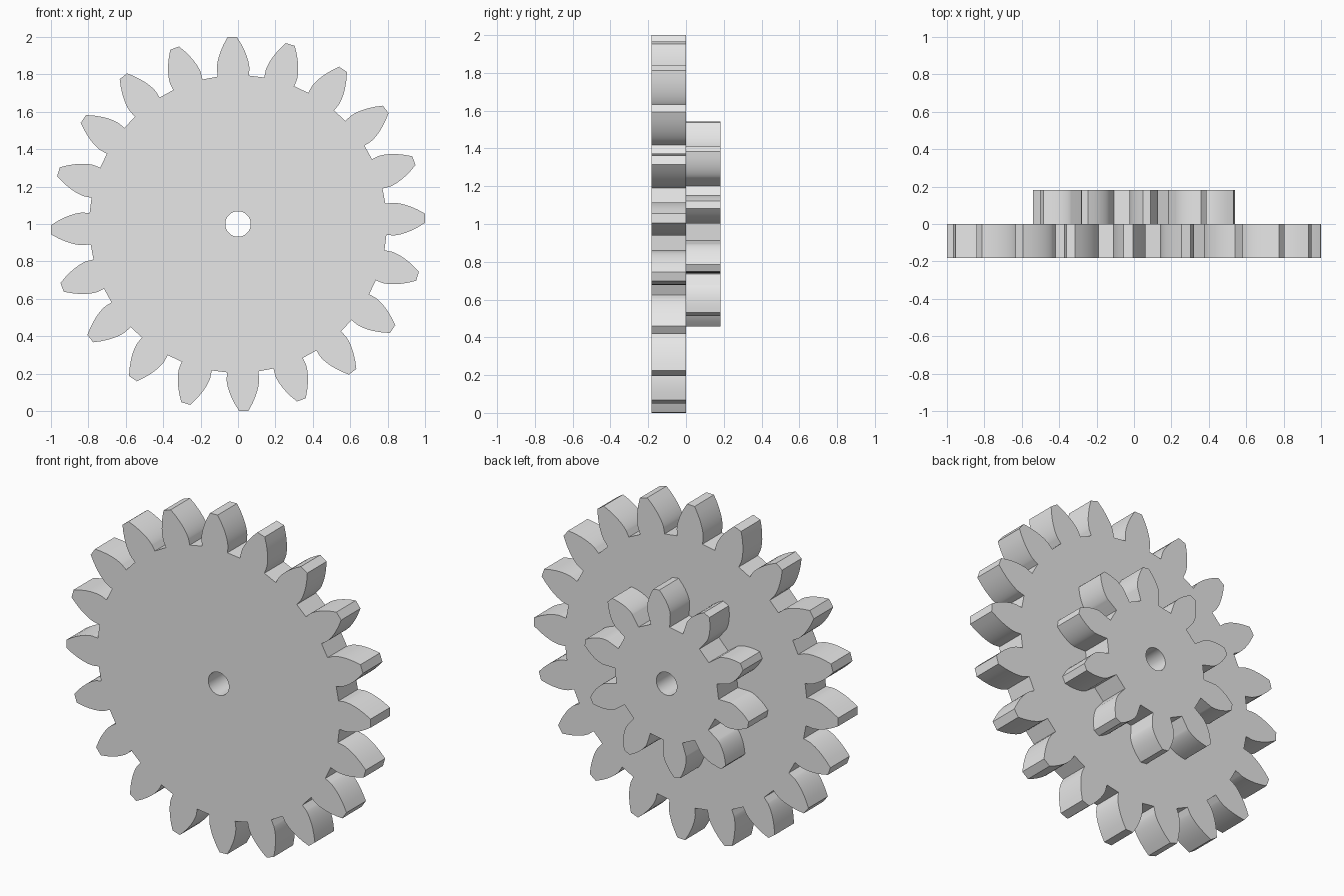
import bpy
import bmesh
from math import acos, cos, pi, radians, sin, sqrt, tan

cube = bpy.data.objects.get("Cube")
if cube:
    bpy.data.objects.remove(cube, do_unlink=True)

MODULE = 1 / 11              # tooth size shared by both gears
PRESSURE = radians(24)
THICKNESS = 2 * MODULE
CENTRE_Z = 1.0
BORE = 0.068
FLANK_STEPS = 8

grey = bpy.data.materials.new("light grey")
grey.use_nodes = True
grey.diffuse_color = (0.8, 0.8, 0.8, 1)
grey.node_tree.nodes["Principled BSDF"].inputs["Base Color"].default_value = (0.8, 0.8, 0.8, 1)


def involute(radius, base):
    """Angle swept by the involute of the base circle at a radius."""
    a = acos(min(1, base / radius))
    return tan(a) - a


def gear_outline(teeth, phase):
    """Points (x, z) of an involute gear, counter-clockwise."""
    pitch = MODULE * teeth / 2
    tip, root = pitch + MODULE, pitch - 1.25 * MODULE
    base = pitch * cos(PRESSURE)
    half_base = pi / (2 * teeth) + involute(pitch, base)

    # One flank from root to tip as (radius, half angle)
    flank = [(root, half_base)]
    for i in range(FLANK_STEPS + 1):
        # Even spacing in roll angle gives even curvature
        roll = sqrt((tip / base) ** 2 - 1) * i / FLANK_STEPS
        r = base * sqrt(1 + roll * roll)
        flank.append((r, half_base - involute(r, base)))

    points = []
    for t in range(teeth):
        mid = phase + 2 * pi * t / teeth
        tooth = [(r, mid - a) for r, a in flank]
        tooth += [(r, mid + a) for r, a in reversed(flank)]
        points += [(r * cos(a), r * sin(a)) for r, a in tooth]
    return points


def make_gear(name, teeth, phase, y_front):
    bm = bmesh.new()
    bore = [(BORE * cos(2 * pi * i / 48), BORE * sin(2 * pi * i / 48)) for i in range(48)]

    # Flat plate with a round bore
    edges = []
    for loop in (gear_outline(teeth, phase), bore):
        verts = [bm.verts.new((x, y_front, CENTRE_Z + z)) for x, z in loop]
        edges += [bm.edges.new((v, verts[i - 1])) for i, v in enumerate(verts)]
    bmesh.ops.triangle_fill(bm, edges=edges, use_beauty=True, normal=(0, -1, 0))

    # Thicken towards the back
    result = bmesh.ops.extrude_face_region(bm, geom=bm.faces[:], use_keep_orig=True)
    moved = [g for g in result["geom"] if isinstance(g, bmesh.types.BMVert)]
    bmesh.ops.translate(bm, verts=moved, vec=(0, THICKNESS, 0))
    bmesh.ops.recalc_face_normals(bm, faces=bm.faces[:])

    mesh = bpy.data.meshes.new(name)
    bm.to_mesh(mesh)
    bm.free()
    mesh.materials.append(grey)
    obj = bpy.data.objects.new(name, mesh)
    bpy.context.collection.objects.link(obj)

    # Smooth flanks and bore, sharp rims
    bpy.ops.object.select_all(action="DESELECT")
    obj.select_set(True)
    bpy.context.view_layer.objects.active = obj
    bpy.ops.object.shade_smooth_by_angle(angle=radians(25))
    return obj


# Large wheel in front, small pinion fixed to its back
make_gear("large_gear", 20, radians(1.8), -THICKNESS)
make_gear("small_gear", 10, radians(10.8), 0)
